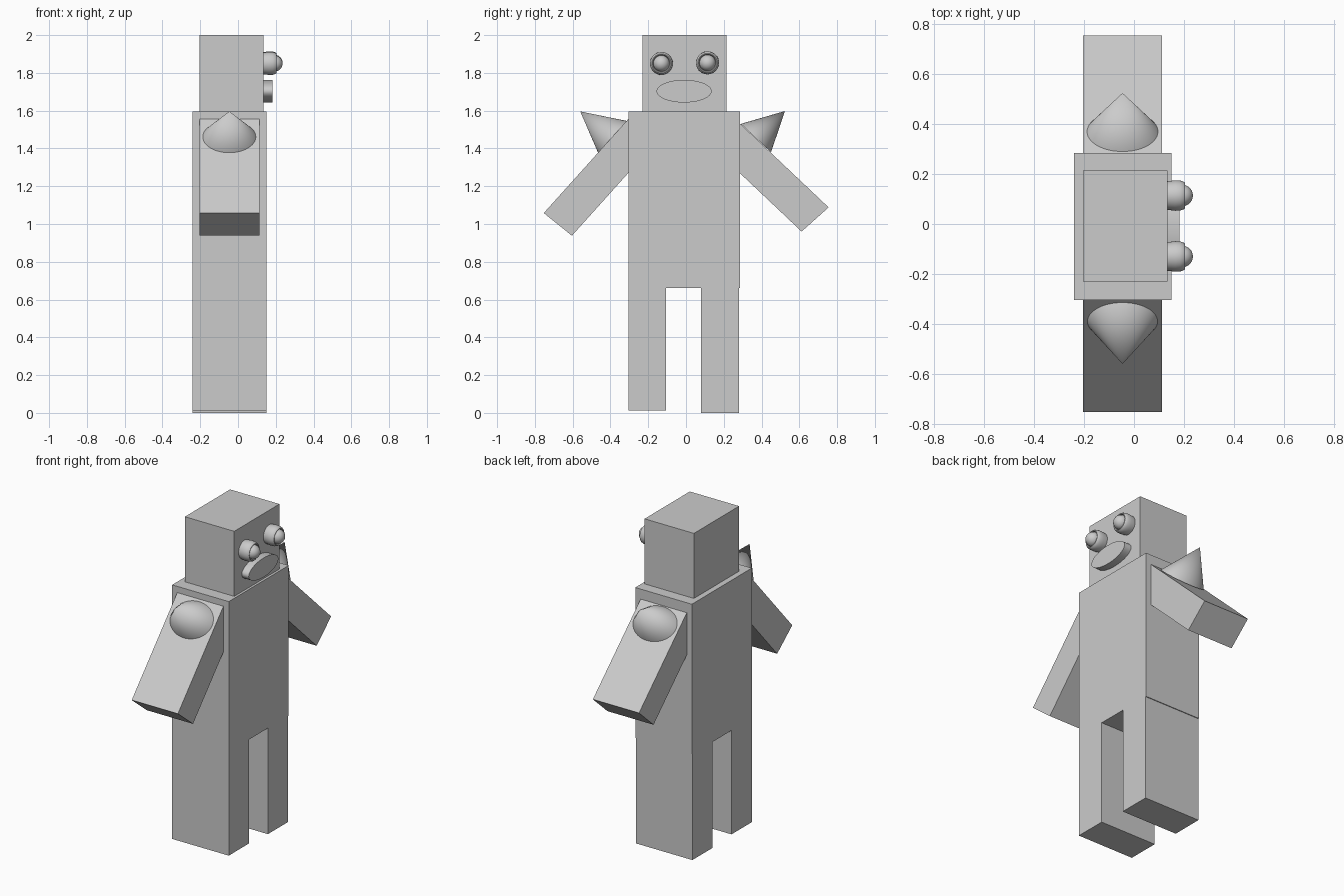
import bpy, bmesh, math
from mathutils import Vector

if "Cube" in bpy.data.objects:
    bpy.data.objects.remove(bpy.data.objects["Cube"])


def finish(name, bm, smooth=False):
    bmesh.ops.recalc_face_normals(bm, faces=bm.faces)
    mesh = bpy.data.meshes.new(name)
    bm.to_mesh(mesh)
    bm.free()
    ob = bpy.data.objects.new(name, mesh)
    bpy.context.collection.objects.link(ob)
    if smooth:
        bpy.ops.object.select_all(action='DESELECT')
        ob.select_set(True)
        bpy.context.view_layer.objects.active = ob
        bpy.ops.object.shade_smooth_by_angle(angle=math.radians(35))
    return ob


def prism(name, yz, x0, x1, smooth=False):
    """Extrude a closed (y, z) outline along x."""
    bm = bmesh.new()
    face = bm.faces.new([bm.verts.new((x0, y, z)) for y, z in yz])
    ext = bmesh.ops.extrude_face_region(bm, geom=[face])["geom"]
    bmesh.ops.translate(bm, vec=(x1 - x0, 0, 0),
                        verts=[g for g in ext if isinstance(g, bmesh.types.BMVert)])
    return finish(name, bm, smooth)


def box(name, x0, x1, y0, y1, z0, z1):
    return prism(name, [(y0, z0), (y1, z0), (y1, z1), (y0, z1)], x0, x1)


def spike(name, upper, lower, apex, x=-0.046, rx=0.142):
    """Elliptical cone; upper/lower are the base ends and apex the tip in (y, z)."""
    a, b, tip = (Vector((x, *p)) for p in (upper, lower, apex))
    mid, half = (a + b) / 2, (a - b) / 2
    bm = bmesh.new()
    bmesh.ops.create_cone(bm, cap_ends=True, segments=48, radius1=1, radius2=0, depth=1)
    for v in bm.verts:
        p = v.co.copy()
        v.co = mid + Vector((p.x * rx, 0, 0)) + half * p.y + (tip - mid) * (p.z + 0.5)
    return finish(name, bm, True)


def lathe_x(name, profile, y, z, steps=32):
    """Revolve an (x, radius) profile about an x-aligned axis."""
    bm = bmesh.new()
    vs = [bm.verts.new((px, y + r, z)) for px, r in profile]
    es = [bm.edges.new(pair) for pair in zip(vs, vs[1:])]
    bmesh.ops.spin(bm, geom=vs + es, cent=(0, y, z), axis=(1, 0, 0),
                   angle=2 * math.pi, steps=steps)
    bmesh.ops.remove_doubles(bm, verts=bm.verts, dist=0.0005)
    return finish(name, bm, True)


# Body, head and legs
box("torso", -0.24, 0.15, -0.305, 0.285, 0.66, 1.595)
box("head", -0.205, 0.135, -0.23, 0.215, 1.595, 2.0)
box("left_leg", -0.24, 0.15, -0.305, -0.105, 0.013, 0.66)
box("right_leg", -0.24, 0.15, 0.08, 0.28, 0.0, 0.66)

# Arms run at a slant into the torso
prism("left_arm", [(-0.753, 1.058), (-0.604, 0.938), (-0.13, 1.465), (-0.279, 1.585)],
      -0.205, 0.113)
prism("right_arm", [(0.755, 1.088), (0.612, 0.96), (0.11, 1.435), (0.253, 1.563)],
      -0.205, 0.113)

# Shoulder spikes stand on the upper faces of the arms
spike("left_spike", (-0.311, 1.545), (-0.465, 1.376), (-0.56, 1.596))
spike("right_spike", (0.29, 1.53), (0.45, 1.38), (0.524, 1.598))

# Eyes: rounded socket ring with a ball in it
ring = [(0.12, 0.055), (0.14, 0.058), (0.165, 0.061), (0.185, 0.06), (0.198, 0.056),
        (0.204, 0.051), (0.203, 0.047), (0.195, 0.043), (0.17, 0.04)]
ball = [(0.193 - 0.043 * math.cos(t), 0.043 * math.sin(t))
        for t in (math.pi * i / 12 for i in range(13))]
for side, y, z in (("left", -0.13, 1.85), ("right", 0.114, 1.853)):
    lathe_x(side + "_eye_socket", ring, y, z)
    lathe_x(side + "_eyeball", ball, y, z)

# Mouth: oval plate on the face
oval = [(-0.01 + 0.146 * math.cos(t), 1.703 + 0.06 * math.sin(t))
        for t in (2 * math.pi * i / 48 for i in range(48))]
prism("mouth", oval, 0.13, 0.183, True)
